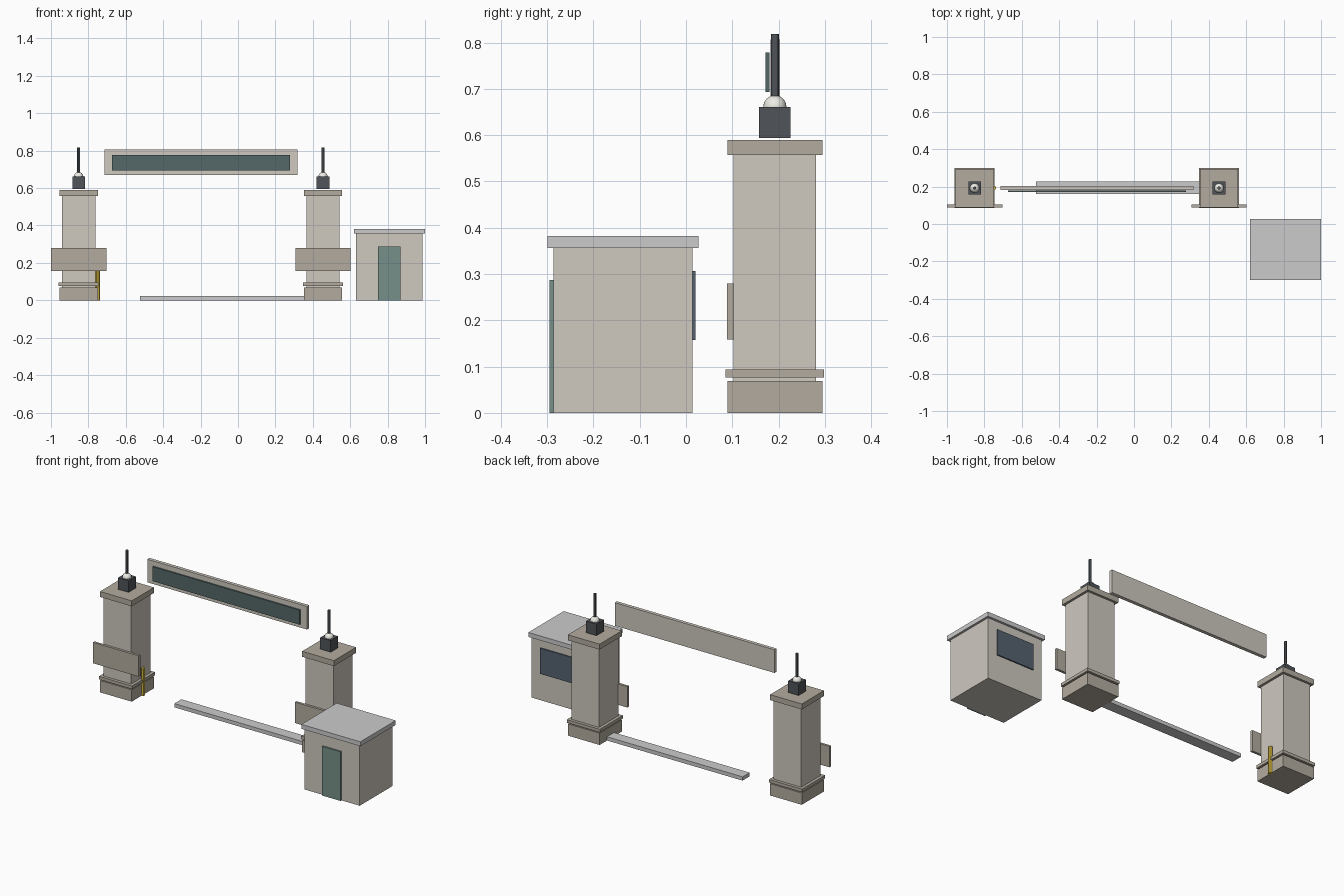
import bpy

if "Cube" in bpy.data.objects:
    bpy.data.objects.remove(bpy.data.objects["Cube"])


def material(name, rgb):
    m = bpy.data.materials.new(name)
    m.diffuse_color = (*rgb, 1)
    m.use_nodes = True
    m.node_tree.nodes["Principled BSDF"].inputs["Base Color"].default_value = m.diffuse_color
    return m


STONE = material("stone", (0.62, 0.58, 0.52))
TRIM = material("trim_stone", (0.45, 0.41, 0.35))
DARK = material("dark_metal", (0.08, 0.09, 0.10))
PANEL = material("panel_green", (0.09, 0.14, 0.14))
DOOR = material("door_green", (0.18, 0.28, 0.25))
GLASS = material("window_glass", (0.09, 0.12, 0.16))
YELLOW = material("yellow_paint", (0.65, 0.47, 0.05))
GLOBE = material("lamp_glass", (0.85, 0.84, 0.78))


def box(name, x, y, z, mat=None):
    """Box from (min, max) ranges on each axis."""
    bpy.ops.mesh.primitive_cube_add(size=1, location=[(a + b) / 2 for a, b in (x, y, z)])
    ob = bpy.context.object
    ob.name = name
    ob.scale = [b - a for a, b in (x, y, z)]
    bpy.ops.object.transform_apply(location=False, rotation=False, scale=True)
    if mat:
        ob.data.materials.append(mat)
    return ob


def rod(name, cx, cy, r, z0, z1, mat, sides):
    bpy.ops.mesh.primitive_cylinder_add(vertices=sides, radius=r, depth=z1 - z0,
                                        location=(cx, cy, (z0 + z1) / 2))
    ob = bpy.context.object
    ob.name = name
    ob.data.materials.append(mat)
    bpy.ops.object.shade_smooth_by_angle()


PY = 0.192  # pillar row depth

# Two gate pillars with plaques and lamps
for side, px in (("left", -0.852), ("right", 0.4545)):
    for part, w, z0, z1, mat in (
        ("pillar_base", 0.205, 0.0, 0.069, TRIM),
        ("pillar_moulding", 0.213, 0.076, 0.094, TRIM),
        ("pillar_shaft", 0.178, 0.069, 0.557, STONE),
        ("pillar_cap", 0.205, 0.557, 0.589, TRIM),
        ("lamp_base", 0.068, 0.594, 0.661, DARK),
    ):
        h = w / 2
        box(f"{side}_{part}", (px - h, px + h), (PY - h, PY + h), (z0, z1), mat)
    box(f"{side}_plaque", (px - 0.148, px + 0.148), (0.089, 0.1035), (0.158, 0.28), TRIM)
    bpy.ops.mesh.primitive_uv_sphere_add(segments=24, ring_count=12, radius=0.025,
                                         location=(px, PY, 0.661))
    globe = bpy.context.object
    globe.name = f"{side}_lamp_globe"
    globe.data.materials.append(GLOBE)
    bpy.ops.object.shade_smooth()
    rod(f"{side}_lamp_rod", px, PY, 0.0085, 0.665, 0.818, DARK, 12)

# Overhead sign board with inset panel
box("sign_board", (-0.714, 0.318), (0.183, 0.203), (0.671, 0.806), STONE)
box("sign_panel", (-0.674, 0.278), (0.172, 0.180), (0.693, 0.778), PANEL)

# Gate threshold and yellow gate post
box("gate_track", (-0.524, 0.36), (0.161, 0.226), (0.0, 0.022))
rod("gate_post", -0.749, 0.193, 0.012, 0.0, 0.158, YELLOW, 8)

# Guard booth
box("booth_walls", (0.631, 0.987), (-0.286, 0.014), (0.0, 0.356), STONE)
box("booth_roof", (0.619, 1.0), (-0.299, 0.027), (0.356, 0.382))
box("booth_door", (0.749, 0.869), (-0.295, -0.285), (0.0, 0.287), DOOR)
box("booth_window", (0.689, 0.929), (0.013, 0.021), (0.157, 0.307), GLASS)
